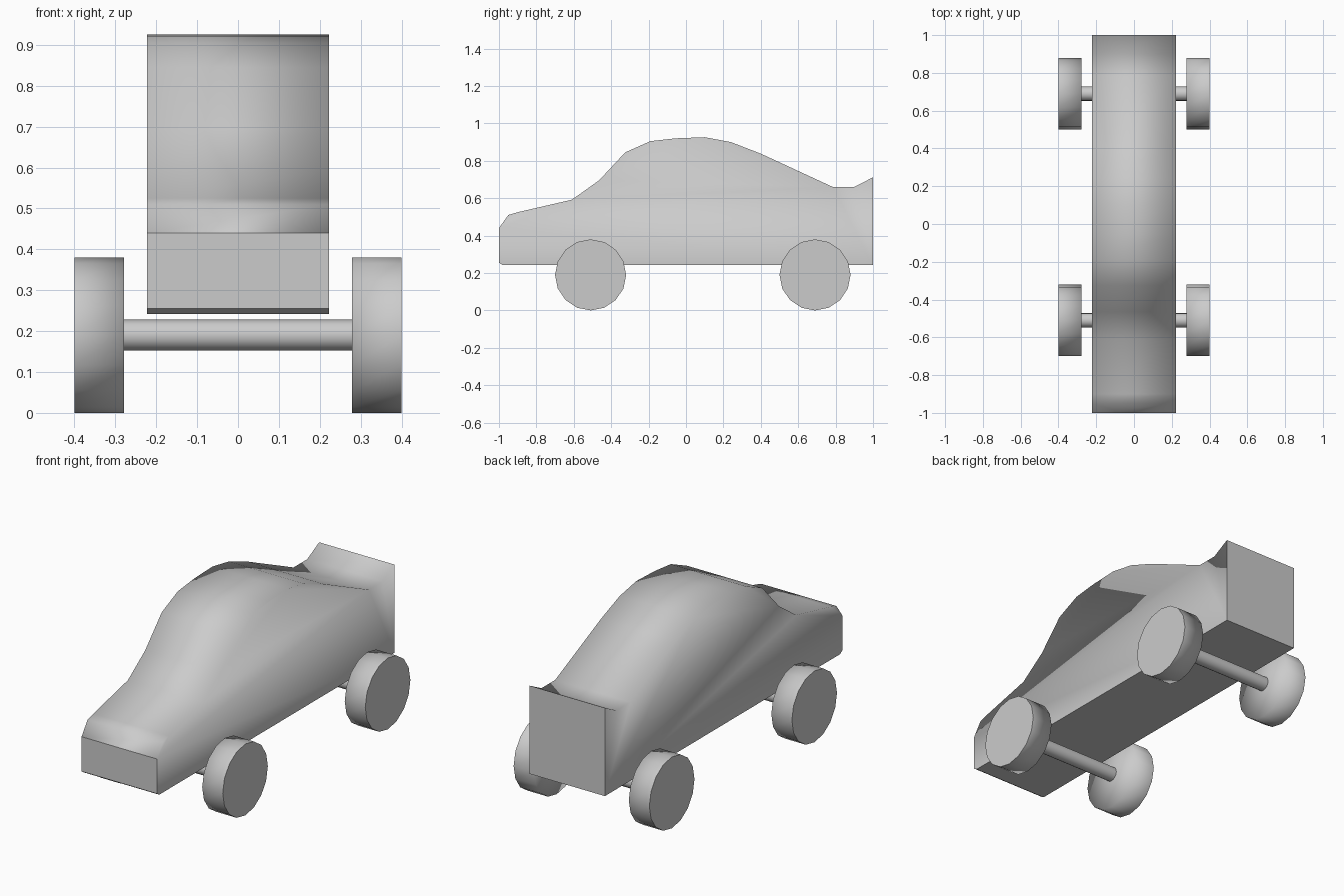
import bpy, bmesh
from math import pi
from mathutils import Matrix

if "Cube" in bpy.data.objects:
    bpy.data.objects.remove(bpy.data.objects["Cube"])


def finish(bm, name, is_flat):
    """Make an object; faces where is_flat(face) stay flat, all others are smooth."""
    bmesh.ops.recalc_face_normals(bm, faces=bm.faces[:])
    for f in bm.faces:
        f.smooth = not is_flat(f)
    mesh = bpy.data.meshes.new(name)
    bm.to_mesh(mesh)
    bm.free()
    obj = bpy.data.objects.new(name, mesh)
    bpy.context.collection.objects.link(obj)
    return obj


def cylinder(name, x, y, z, radius, length, sides, is_flat):
    bm = bmesh.new()
    bmesh.ops.create_cone(bm, cap_ends=True, cap_tris=True, segments=sides,
                          radius1=radius, radius2=radius, depth=length,
                          matrix=Matrix.Translation((x, y, z)) @ Matrix.Rotation(pi / 2, 4, 'Y'))
    return finish(bm, name, is_flat)


# Car body: side profile (y, z) extruded across the width
profile = [(-1, 0.255), (-1, 0.44), (-0.95, 0.51), (-0.90, 0.525), (-0.61, 0.592),
           (-0.465, 0.695), (-0.325, 0.845), (-0.19, 0.905), (-0.055, 0.92),
           (0.10, 0.926), (0.24, 0.90), (0.40, 0.838), (0.785, 0.66),
           (0.90, 0.66), (1, 0.712), (1, 0.242), (-0.98, 0.242)]
half_width = 0.222
bm = bmesh.new()
side = bm.faces.new([bm.verts.new((-half_width, y, z)) for y, z in profile])
ext = bmesh.ops.extrude_face_region(bm, geom=[side], use_keep_orig=True)
bmesh.ops.translate(bm, vec=(2 * half_width, 0, 0),
                    verts=[g for g in ext["geom"] if isinstance(g, bmesh.types.BMVert)])
# Underside, tail and nose stay flat; roof blends into the sides
finish(bm, "body", lambda f: f.normal.z < -0.5 or abs(f.normal.y) > 0.95)

# Axles and wheels
wheel_r, wheel_in, wheel_out = 0.19, 0.279, 0.40
for end, y in (("front", -0.51), ("rear", 0.69)):
    cylinder(f"{end}_axle", 0, y, wheel_r, 0.038, 2 * wheel_in + 0.01, 16,
             lambda f: abs(f.normal.x) > 0.9)
    for label, s in (("left", -1), ("right", 1)):
        cylinder(f"{end}_{label}_wheel", s * (wheel_in + wheel_out) / 2, y, wheel_r,
                 wheel_r, wheel_out - wheel_in, 16,
                 lambda f, s=s: f.normal.x * s > 0.9)
